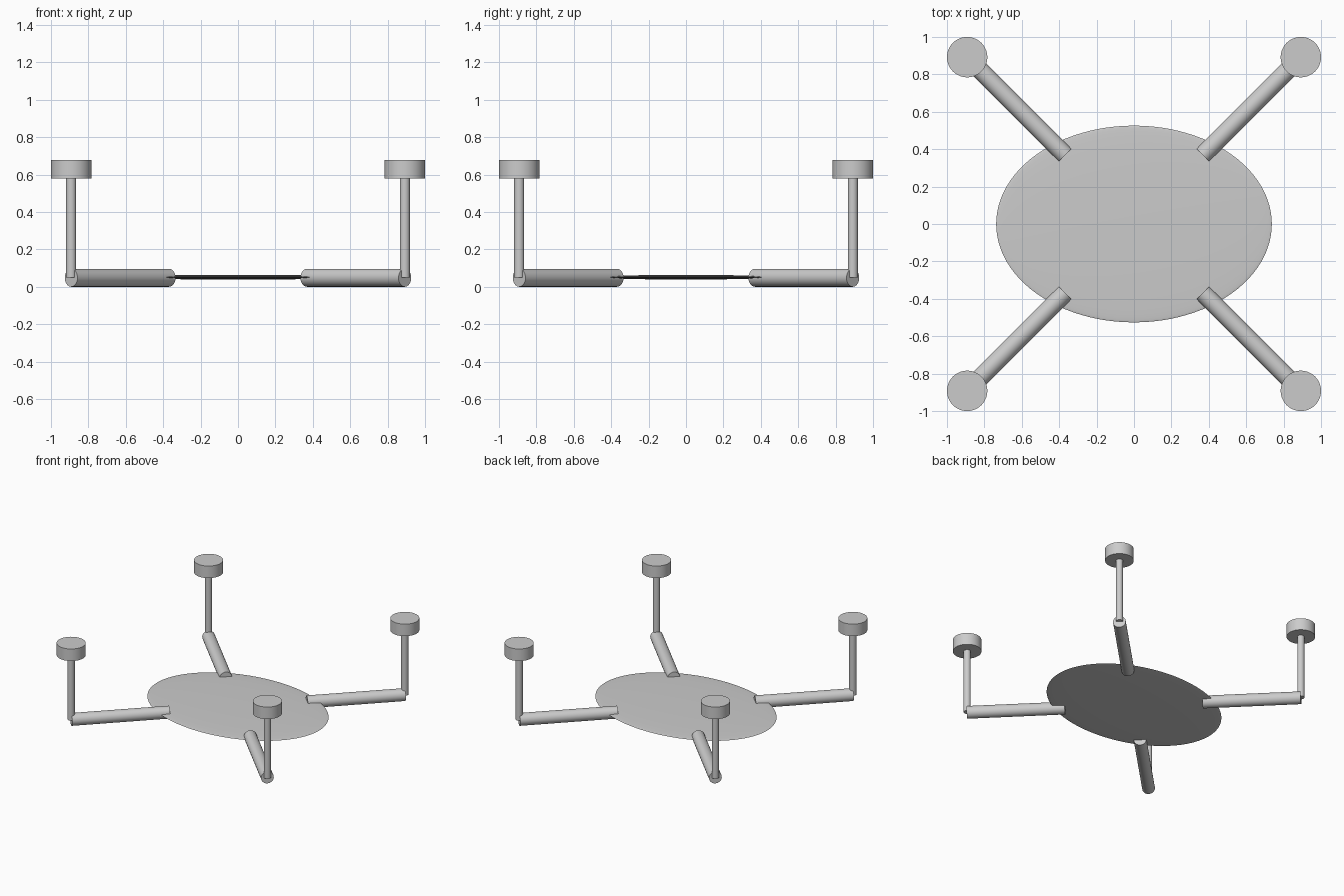
import bpy
import math
from mathutils import Vector

cube = bpy.data.objects.get("Cube")
if cube:
    bpy.data.objects.remove(cube, do_unlink=True)

# Single grey material
grey = bpy.data.materials.new("plain grey")
grey.use_nodes = True
colour = (0.6, 0.6, 0.6, 1)
grey.diffuse_color = colour
grey.node_tree.nodes["Principled BSDF"].inputs["Base Color"].default_value = colour

ARM_RADIUS = 0.048
CORNER = 0.892
INNER = 0.368


def finish(name):
    obj = bpy.context.object
    obj.name = name
    obj.data.materials.append(grey)
    bpy.ops.object.shade_smooth_by_angle(angle=math.radians(40))
    return obj


def rod(name, start, end, radius):
    """Capped cylinder between two points."""
    start, end = Vector(start), Vector(end)
    axis = end - start
    bpy.ops.mesh.primitive_cylinder_add(
        vertices=48, radius=radius, depth=axis.length,
        location=(start + end) / 2,
        rotation=axis.to_track_quat("Z", "Y").to_euler())
    return finish(name)


# Thin lens-shaped oval body
bpy.ops.mesh.primitive_uv_sphere_add(
    segments=96, ring_count=32, radius=1, location=(0, 0, 0.051))
body = bpy.context.object
body.scale = (0.737, 0.526, 0.012)
bpy.ops.object.transform_apply(location=False, rotation=False, scale=True)
finish("oval_body")

# Four diagonal arms, each with an upright post and a round cap
for side, sx in (("left", 1), ("right", -1)):
    for end, sy in (("front", -1), ("back", 1)):
        label = f"{end}_{side}"
        x, y = sx * CORNER, sy * CORNER
        rod(label + "_arm", (sx * INNER, sy * INNER, ARM_RADIUS),
            (x, y, ARM_RADIUS), ARM_RADIUS)
        rod(label + "_post", (x, y, 0.05), (x, y, 0.6), 0.027)
        rod(label + "_cap", (x, y, 0.578), (x, y, 0.677), 0.108)
